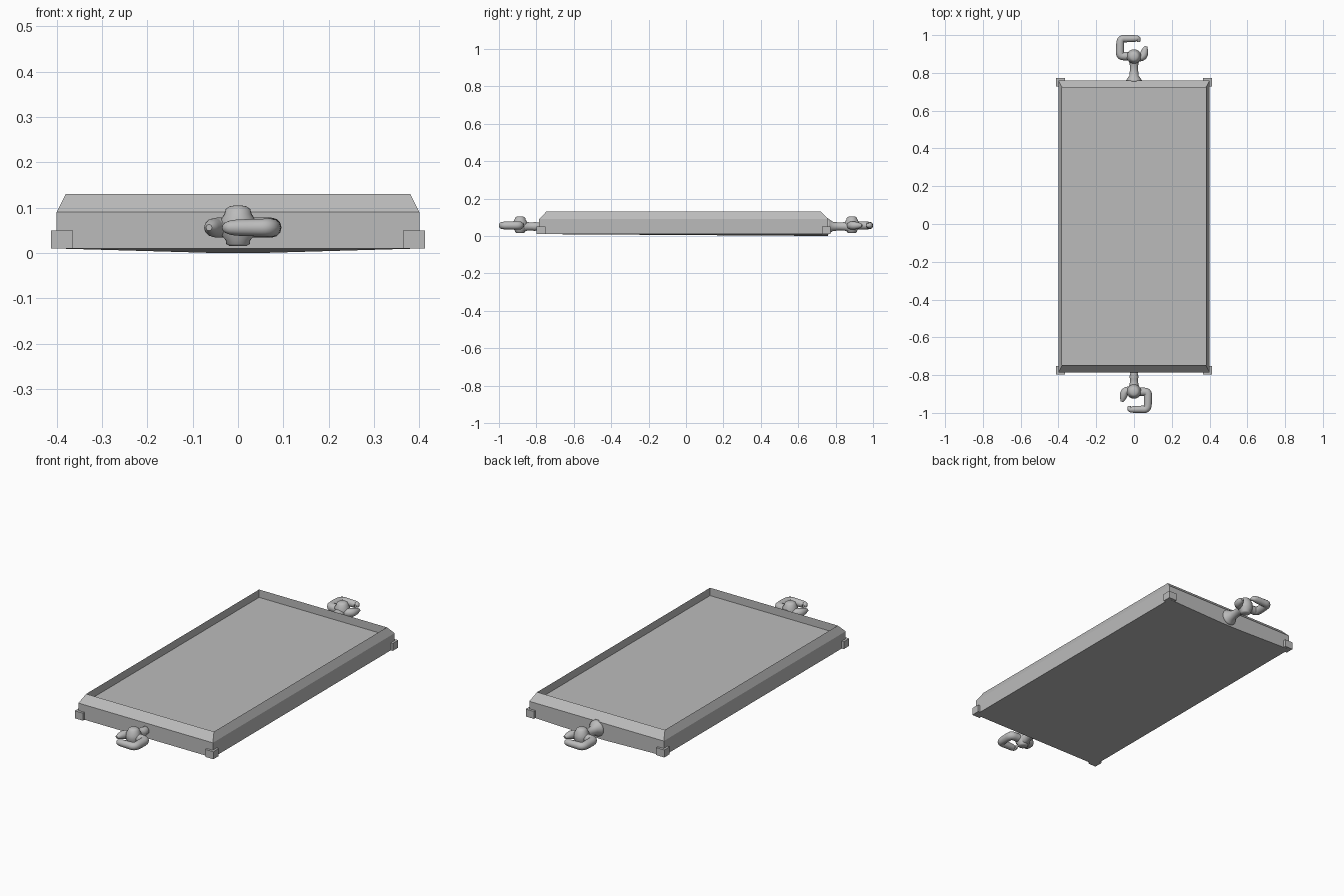
import bpy, bmesh, math
from mathutils import Matrix

if "Cube" in bpy.data.objects:
    bpy.data.objects.remove(bpy.data.objects["Cube"])

grey = bpy.data.materials.new("plain grey")
grey.diffuse_color = (0.5, 0.5, 0.5, 1)
grey.use_nodes = True
grey.node_tree.nodes["Principled BSDF"].inputs["Base Color"].default_value = grey.diffuse_color


def make_object(name, bm, smooth=False):
    bmesh.ops.recalc_face_normals(bm, faces=bm.faces)
    me = bpy.data.meshes.new(name)
    bm.to_mesh(me)
    bm.free()
    me.materials.append(grey)
    ob = bpy.data.objects.new(name, me)
    bpy.context.collection.objects.link(ob)
    if smooth:
        for p in me.polygons:
            p.use_smooth = True
    return ob


def lathe(name, profile, matrix, segs=24):
    # profile of (radius, height), spun about local z
    bm = bmesh.new()
    rings = [[bm.verts.new((r * math.cos(2 * math.pi * i / segs),
                            r * math.sin(2 * math.pi * i / segs), h))
              for i in range(segs)] for r, h in profile]
    for a, b in zip(rings, rings[1:]):
        for i in range(segs):
            j = (i + 1) % segs
            bm.faces.new((a[i], a[j], b[j], b[i]))
    bm.faces.new(rings[0])
    bm.faces.new(rings[-1])
    bm.transform(matrix)
    return make_object(name, bm, True)


def tube(name, pts, matrix, depth=0.02):
    # round bar through (x, y, radius factor) points in the hook plane
    cu = bpy.data.curves.new(name, 'CURVE')
    cu.dimensions = '3D'
    cu.bevel_depth = depth
    cu.bevel_resolution = 4
    cu.use_fill_caps = True
    sp = cu.splines.new('NURBS')
    sp.points.add(len(pts) - 1)
    for p, (x, y, r) in zip(sp.points, pts):
        p.co = (x, y, 0, 1)
        p.radius = r
    sp.order_u = 3
    sp.use_endpoint_u = True
    sp.resolution_u = 6
    ob = bpy.data.objects.new(name, cu)
    bpy.context.collection.objects.link(ob)
    ob.matrix_world = matrix
    bpy.ops.object.select_all(action='DESELECT')
    ob.select_set(True)
    bpy.context.view_layer.objects.active = ob
    bpy.ops.object.convert(target='MESH')
    ob = bpy.context.view_layer.objects.active
    ob.data.materials.clear()
    ob.data.materials.append(grey)
    bpy.ops.object.shade_smooth_by_angle(angle=math.radians(50))


# tray: vertical walls, sloping rim, recessed floor
Y0, Y1 = -0.785, 0.76
bm = bmesh.new()


def ring(hx, inset, z):
    # middle pair of vertices on the back edge for the sagging underside
    return [bm.verts.new((x, y, z)) for x, y in
            ((-hx, Y0 + inset), (hx, Y0 + inset), (hx, Y1 - inset),
             (0.05, Y1 - inset), (-0.05, Y1 - inset), (-hx, Y1 - inset))]


rings = [ring(0.4, 0, 0.01), ring(0.4, 0, 0.09), ring(0.38, 0.038, 0.13), ring(0.38, 0.038, 0.088)]
for a, b in zip(rings, rings[1:]):
    for i in range(6):
        j = (i + 1) % 6
        bm.faces.new((a[i], a[j], b[j], b[i]))
bm.faces.new(rings[-1])
v = rings[0]
v[3].co.z = v[4].co.z = 0.0
for f in ((0, 1, 3, 4), (1, 2, 3), (0, 4, 5)):
    bm.faces.new([v[i] for i in f])
make_object("tray", bm)

# corner blocks
for sx in (-1, 1):
    for end, yc in (("front", -0.775), ("back", 0.75)):
        bm = bmesh.new()
        bmesh.ops.create_cube(bm, size=1, matrix=Matrix.Translation((sx * 0.388, yc, 0.03))
                              @ Matrix.Diagonal((0.048, 0.046, 0.04, 1)))
        make_object(f"{end}_corner_block_{'left' if sx < 0 else 'right'}", bm)

# hook couplers, the front one turned half round
for end, turn, wall, flare in (("back", 0, 0.755, 0.046), ("front", math.pi, 0.78, 0.022)):
    m = Matrix.Rotation(turn, 4, 'Z') @ Matrix.Translation((0, 0, 0.056))
    lathe(end + "_coupler_stem",
          [(flare, wall), (flare * 0.75 + 0.003, wall + 0.012), (0.025, wall + 0.03), (0.021, 0.82),
           (0.023, 0.85), (0.033, 0.875), (0.034, 0.895), (0.022, 0.91)],
          m @ Matrix.Translation((0, 0, -0.005)) @ Matrix.Rotation(-math.pi / 2, 4, 'X'))
    lathe(end + "_coupler_knuckle",
          [(0.018, -0.041), (0.026, -0.036), (0.027, -0.028), (0.036, -0.018), (0.038, 0.018),
           (0.03, 0.03), (0.027, 0.041), (0.018, 0.047), (0.006, 0.049)],
          m @ Matrix.Translation((0, 0.887, 0)))
    tube(end + "_coupler_hook",
         [(0, 0.888, 1.1), (-0.045, 0.888, 1.1), (-0.074, 0.89, 1.1), (-0.074, 0.93, 1.1),
          (-0.072, 0.982, 1.0), (-0.035, 0.981, 0.95), (0.005, 0.982, 0.9), (0.026, 0.982, 0.7),
          (0.024, 0.964, 0.4)], m)
    tube(end + "_coupler_finger",
         [(0, 0.885, 1.1), (0.03, 0.88, 1.1), (0.05, 0.89, 1.1), (0.056, 0.91, 1.0),
          (0.06, 0.93, 0.7), (0.064, 0.941, 0.35)], m)
